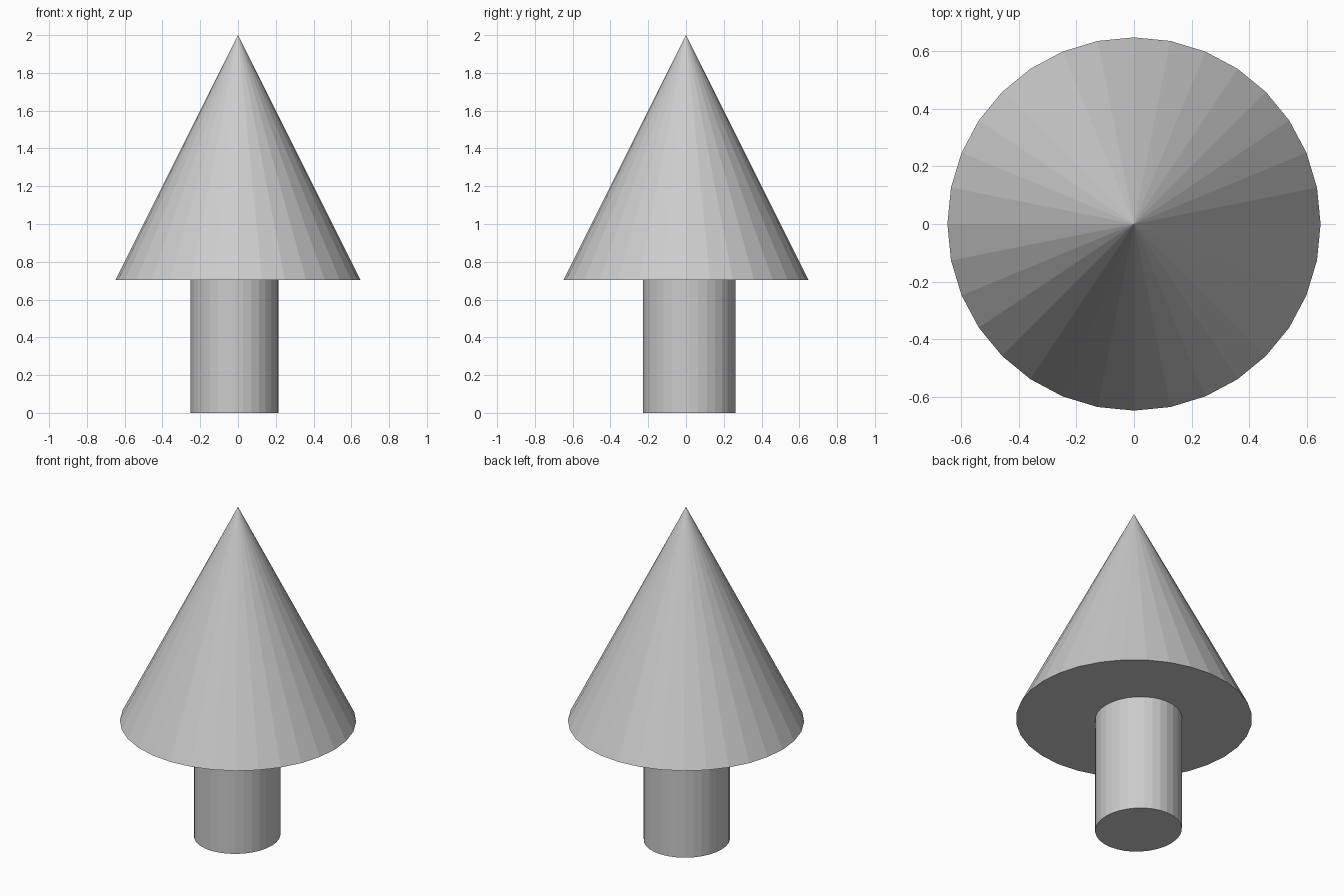
import bpy

if "Cube" in bpy.data.objects:
    bpy.data.objects.remove(bpy.data.objects["Cube"])

# Trunk: slightly oval and off-centre cylinder, tucked a little into the foliage
bpy.ops.mesh.primitive_cylinder_add(vertices=32, radius=1, depth=0.72,
                                    location=(-0.018, 0.017, 0.36))
trunk = bpy.context.object
trunk.name = "trunk"
trunk.scale = (0.233, 0.245, 1)
bpy.ops.object.transform_apply(location=False, rotation=False, scale=True)

# Foliage: flat-shaded cone with a closed underside
bpy.ops.mesh.primitive_cone_add(vertices=32, radius1=0.648, radius2=0, depth=1.296,
                                location=(0, 0, 0.704 + 0.648))
bpy.context.object.name = "foliage"
